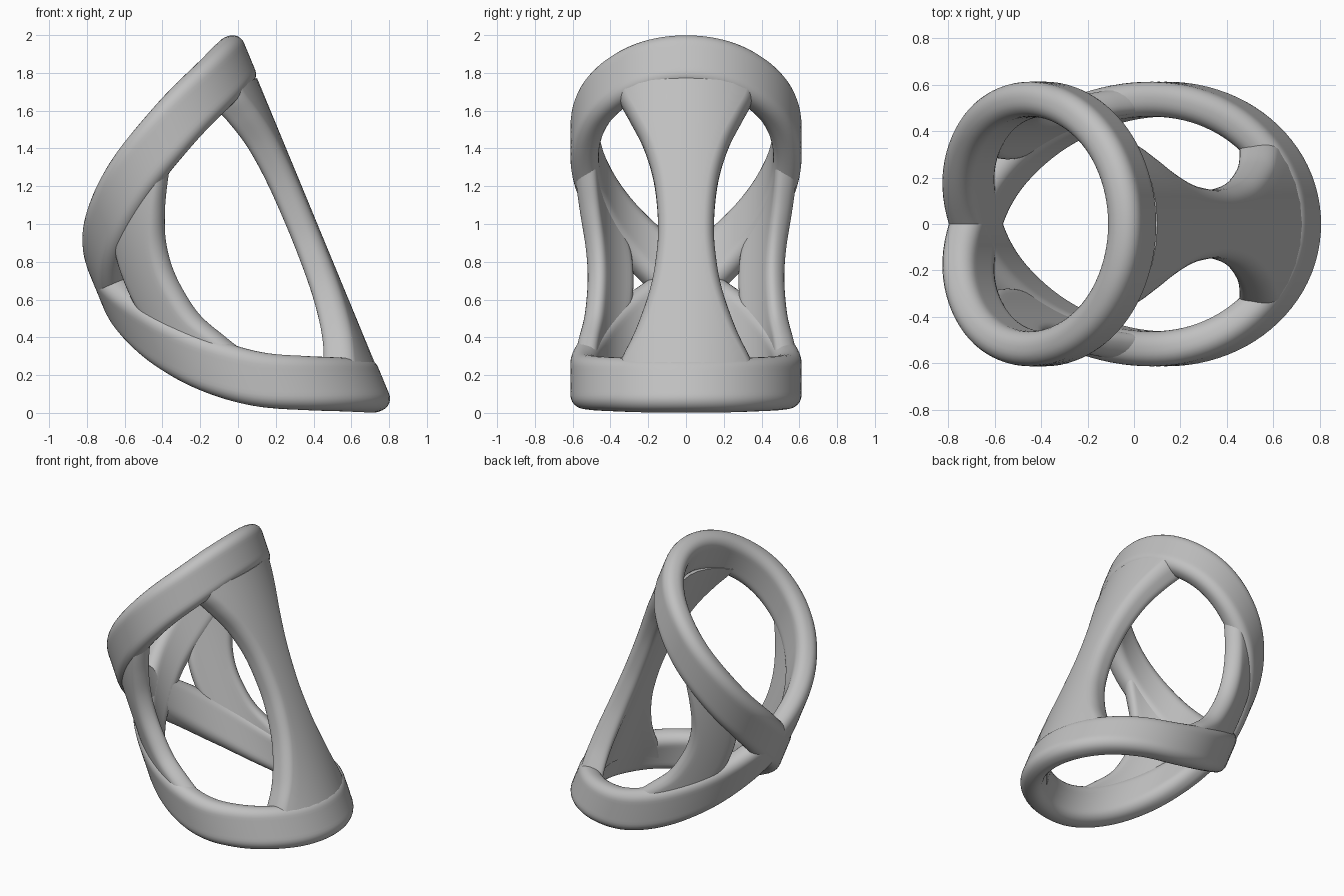
import bpy, bmesh, math
from mathutils import Vector

cube = bpy.data.objects.get("Cube")
if cube:
    bpy.data.objects.remove(cube)

# All parts lie on a tilted cylinder: ACROSS and AXIS span its plane of symmetry
R = 0.537
AXIS = Vector((-0.382, 0, 0.924))
ACROSS = Vector((0.924, 0, 0.382))
CENTRE = ACROSS * 0.166

grey = bpy.data.materials.new("light_grey")
grey.use_nodes = True
COLOUR = (0.53, 0.53, 0.53, 1)
grey.diffuse_color = COLOUR
grey.node_tree.nodes["Principled BSDF"].inputs["Base Color"].default_value = COLOUR


def wrap(arc, height, radius):
    """Map an unrolled position onto the cylinder."""
    a = arc / R
    side = Vector((0, math.sin(a) * radius, 0))
    return CENTRE + ACROSS * (math.cos(a) * radius) + side + AXIS * height


def smooth(pts, steps, closed=False):
    """Catmull-Rom curve through the points; a closed one winds round twice."""
    n = len(pts)
    turn = Vector((4 * math.pi * R, 0, 0))
    out = []
    for i in range(n if closed else n - 1):
        if closed:
            p = [Vector(pts[(i + k) % n]) + turn * ((i + k) // n) for k in (-1, 0, 1, 2)]
        else:
            p = [Vector(pts[min(max(i + k, 0), n - 1)]) for k in (-1, 0, 1, 2)]
        for s in range(steps):
            t = s / steps
            out.append(0.5 * (2 * p[1] + (p[2] - p[0]) * t
                              + (2 * p[0] - 5 * p[1] + 4 * p[2] - p[3]) * t * t
                              + (3 * p[1] - p[0] - 3 * p[2] + p[3]) * t ** 3))
    if not closed:
        out.append(Vector(pts[-1]))
    return out


def section(half_w, half_t, r, flat=8):
    """Rounded rectangle, subdivided along its long sides."""
    pts = []
    corners = ((1, 1), (-1, 1), (-1, -1), (1, -1))
    for q, (sx, sy) in enumerate(corners):
        for k in range(7):
            a = math.radians(90 * q + 15 * k)
            pts.append((sx * (half_w - r) + r * math.cos(a),
                        sy * (half_t - r) + r * math.sin(a)))
        if q in (0, 2):
            for k in range(1, flat):
                f = 1 - 2 * k / flat
                pts.append((sx * (half_w - r) * f, sy * half_t))
    return pts


def add_object(name, rows, closed):
    """Skin rows of points into a smooth object."""
    bm = bmesh.new()
    rows = [[bm.verts.new(co) for co in row] for row in rows]
    m = len(rows[0])
    for i in range(len(rows) if closed else len(rows) - 1):
        a, b = rows[i], rows[(i + 1) % len(rows)]
        for k in range(m):
            bm.faces.new((a[k], a[(k + 1) % m], b[(k + 1) % m], b[k]))
    if not closed:
        bm.faces.new(rows[0])
        bm.faces.new(rows[-1])
    bmesh.ops.recalc_face_normals(bm, faces=bm.faces)
    mesh = bpy.data.meshes.new(name)
    bm.to_mesh(mesh)
    bm.free()
    mesh.materials.append(grey)
    ob = bpy.data.objects.new(name, mesh)
    bpy.context.collection.objects.link(ob)
    bpy.ops.object.select_all(action='DESELECT')
    ob.select_set(True)
    bpy.context.view_layer.objects.active = ob
    bpy.ops.object.shade_smooth_by_angle(angle=math.radians(40))


def rim(name, loop, half_w, thick, r):
    """Closed band that stays square to its own path."""
    path = smooth([(math.radians(d) * R, h, 0) for d, h in loop], 6, True)
    turn = Vector((4 * math.pi * R, 0, 0))
    n = len(path)
    rows = []
    for i, p in enumerate(path):
        before = path[i - 1] - (turn if i == 0 else turn * 0)
        after = path[(i + 1) % n] + turn * ((i + 1) // n)
        d = (after - before).normalized()
        rows.append([wrap(p.x - d.y * s, p.y + d.x * s, R + t)
                     for s, t in section(half_w, thick / 2, r)])
    add_object(name, rows, True)


def strip(name, spans, thick, sign=1):
    """Connecting strip from (height, start angle, end angle), with parallel sides."""
    path = smooth([(sign * math.radians((a + b) / 2) * R, h, math.radians(b - a) / 2 * R)
                   for h, a, b in spans], 8)
    mid = R - 0.005
    rows = [[wrap(p.x + s * R / (mid + t), p.y, mid + t)
             for s, t in section(p.z, thick / 2, 0.055)] for p in path]
    add_object(name, rows, False)


# Crossing rim: upper loop, through the crossing, lower loop and back
upper = [(0, 1.721), (22.5, 1.705), (45, 1.655), (67.5, 1.585), (90, 1.485),
         (112.5, 1.365), (135, 1.22), (157.5, 1.065)]
lower = [(0, -0.136), (22.5, -0.118), (45, -0.062), (67.5, 0.018), (90, 0.125),
         (112.5, 0.29), (135, 0.495), (157.5, 0.705)]
CROSS = 0.88
loop = upper + [(180, CROSS)]
loop += [(360 - d, h) for d, h in reversed(lower[1:])]
loop += [(360 + d, h) for d, h in lower] + [(540, CROSS)]
loop += [(720 - d, h) for d, h in reversed(upper[1:])]
rim("crossing_rim", loop, 0.143, 0.15, 0.066)

# Broad waisted strap
strap = [(-0.07, 46), (0.03, 41), (0.2, 30), (0.42, 21), (0.62, 17), (0.81, 16),
         (1.05, 18.5), (1.26, 25), (1.43, 34), (1.53, 40), (1.6, 43)]
strip("waisted_strap", [(h, -a, a) for h, a in strap], 0.145)

# Pair of side struts
strut = [(0.255, 90, 121), (0.32, 94, 126), (0.40, 99, 131), (0.55, 108, 139),
         (0.70, 112, 144), (0.85, 113, 145.5), (1.0, 110, 144), (1.15, 103, 138),
         (1.28, 95, 132), (1.37, 89, 128)]
for side, sign in (("left", 1), ("right", -1)):
    strip(side + "_strut", strut, 0.12, sign)
